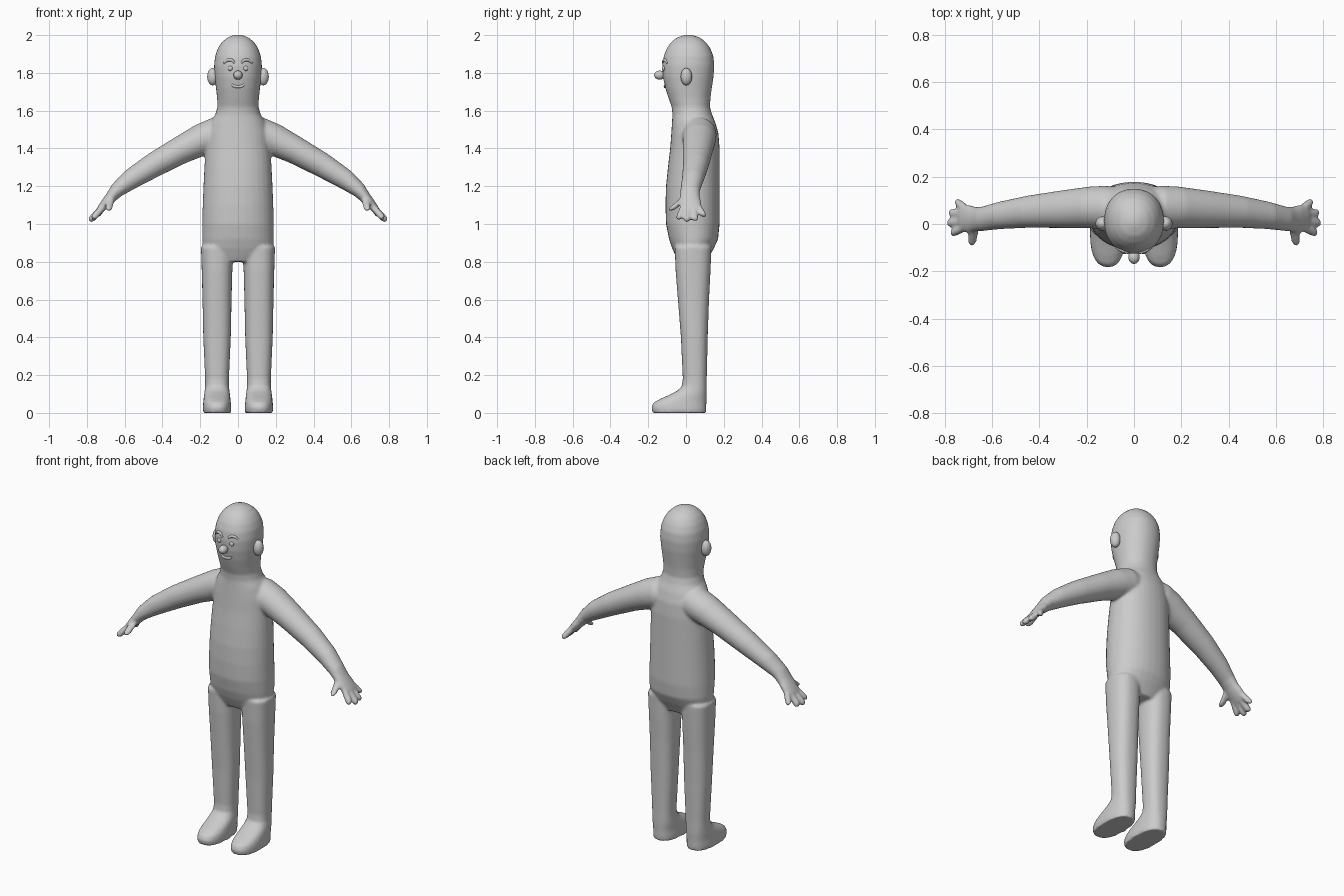
import bpy, bmesh, math
from mathutils import Vector
from mathutils.bvhtree import BVHTree

if "Cube" in bpy.data.objects:
    bpy.data.objects.remove(bpy.data.objects["Cube"])


def tube(bm, rows, p=2.0, n=32):
    """Loft closed sections; each row is x, y, z, half depth (y), half width."""
    rings = []
    for i, (x, y, z, hy, hw) in enumerate(rows):
        a, b = rows[max(i - 1, 0)], rows[min(i + 1, len(rows) - 1)]
        side = Vector((b[0] - a[0], 0, b[2] - a[2])).cross(Vector((0, 1, 0))).normalized()
        ring = []
        for k in range(n):
            c, s = math.cos(2 * math.pi * k / n), math.sin(2 * math.pi * k / n)
            u = math.copysign(abs(c) ** (2 / p), c) * hw
            v = math.copysign(abs(s) ** (2 / p), s) * hy
            ring.append(bm.verts.new(Vector((x, y, z)) + side * u + Vector((0, v, 0))))
        rings.append(ring)
    for r, q in zip(rings, rings[1:]):
        for k in range(n):
            bm.faces.new((r[k], r[(k + 1) % n], q[(k + 1) % n], q[k]))
    bm.faces.new(rings[0])
    bm.faces.new(rings[-1])


def upright(bm, rows, x=0.0, p=2.3):
    """Horizontal sections given as z, front y, back y, half width, x offset."""
    tube(bm, [(x + r[4] if len(r) > 4 else x, (r[1] + r[2]) / 2, r[0],
               (r[2] - r[1]) / 2, r[3]) for r in rows], p)


def finger(bm, a, b, r):
    a, b = Vector(a), Vector(b)
    d = (b - a).normalized()
    b = b - d * r
    tube(bm, [(*a, r, r), (*b, r, r), (*(b + d * r * .6), r * .8, r * .8),
              (*(b + d * r), r * .35, r * .35)], n=16)


bm = bmesh.new()

# Head, neck and torso in one stack
upright(bm, [
    (.80, -.04, .11, .12), (.83, -.055, .125, .165), (.87, -.073, .147, .185),
    (.92, -.09, .170, .19), (1.0, -.106, .178, .19), (1.1, -.109, .178, .187),
    (1.2, -.106, .178, .183), (1.3, -.096, .178, .178), (1.4, -.084, .178, .172),
    (1.48, -.078, .172, .165), (1.54, -.074, .155, .145), (1.58, -.072, .138, .12),
    (1.62, -.076, .127, .109), (1.67, -.094, .130, .111), (1.72, -.110, .137, .117),
    (1.78, -.123, .146, .124), (1.84, -.126, .150, .127), (1.89, -.118, .145, .121),
    (1.93, -.102, .129, .107), (1.96, -.081, .108, .088), (1.985, -.052, .078, .060),
    (1.998, -.018, .042, .030), (2.002, -.002, .024, .012)], p=2.15)

for s in (-1, 1):
    # Leg running down into the foot
    upright(bm, [
        (0, -.178, .106, .074), (.03, -.184, .108, .075), (.055, -.172, .108, .073),
        (.075, -.135, .109, .071), (.095, -.09, .11, .069), (.115, -.05, .11, .066),
        (.14, -.022, .11, .063), (.18, -.017, .11, .063), (.4, -.027, .115, .073),
        (.6, -.043, .122, .077), (.75, -.055, .13, .081), (.88, -.06, .135, .085)],
        x=s * .111, p=2.4)
    # Arm and palm
    tube(bm, [(s * x, *r) for x, *r in [
        (.03, .06, 1.475, .09, .085), (.12, .07, 1.472, .092, .092),
        (.19, .07, 1.447, .088, .085), (.30, .063, 1.393, .080, .074),
        (.45, .052, 1.310, .068, .065), (.57, .036, 1.235, .058, .054),
        (.64, .022, 1.180, .052, .040), (.67, .020, 1.145, .053, .031),
        (.70, .022, 1.110, .060, .026), (.73, .026, 1.075, .057, .020)]])
    # Fingers and thumb
    for y0, tip in ((.068, (.752, .096, 1.038)), (.042, (.78, .048, 1.018)),
                    (.012, (.788, .004, 1.014)), (-.014, (.772, -.040, 1.025))):
        finger(bm, (s * .715, y0, 1.09), (s * tip[0], *tip[1:]), .0185)
    finger(bm, (s * .672, -.005, 1.14), (s * .687, -.084, 1.07), .021)

bmesh.ops.recalc_face_normals(bm, faces=bm.faces)
me = bpy.data.meshes.new("body")
bm.to_mesh(me)
bm.free()
body = bpy.data.objects.new("body", me)
bpy.context.collection.objects.link(body)

# Fuse the parts into one soft skin
fuse = body.modifiers.new("fuse", 'REMESH')
fuse.mode = 'VOXEL'
fuse.voxel_size = .0075
fuse.use_smooth_shade = True
soft = body.modifiers.new("soften", 'SMOOTH')
soft.factor = .5
soft.iterations = 8

deps = bpy.context.evaluated_depsgraph_get()
skin = BVHTree.FromObject(body, deps)


def on_face(x, z):
    hit = skin.ray_cast(Vector((x, -1, z)), Vector((0, 1, 0)))[0]
    return hit if hit else Vector((x, -.12, z))


def ball(name, loc, size):
    bpy.ops.mesh.primitive_uv_sphere_add(segments=32, ring_count=16, radius=1, location=loc)
    o = bpy.context.object
    o.name = name
    o.scale = size
    bpy.ops.object.shade_smooth()


def strand(name, pts, r):
    """Tapered round strip lying on the face; points are x, z."""
    cu = bpy.data.curves.new(name, 'CURVE')
    cu.dimensions = '3D'
    cu.bevel_depth = r
    cu.bevel_resolution = 3
    cu.use_fill_caps = True
    sp = cu.splines.new('BEZIER')
    sp.bezier_points.add(len(pts) - 1)
    for i, (b, (x, z)) in enumerate(zip(sp.bezier_points, pts)):
        b.co = on_face(x, z)
        b.handle_left_type = b.handle_right_type = 'AUTO'
        b.radius = .55 if i in (0, len(pts) - 1) else 1
    bpy.context.collection.objects.link(bpy.data.objects.new(name, cu))


# Face
ball("nose", on_face(0, 1.788) + Vector((0, -.017, 0)), (.024, .029, .024))
strand("mouth", [(-.036, 1.742), (-.022, 1.731), (0, 1.727), (.022, 1.731), (.036, 1.742)], .0075)
for s in (-1, 1):
    ball("eye", on_face(s * .041, 1.824), (.013, .009, .013))
    ball("ear", (s * .134, .002, 1.78), (.029, .030, .046))
    strand("eyebrow", [(s * .017, 1.852), (s * .032, 1.866), (s * .052, 1.868), (s * .076, 1.850)], .008)
